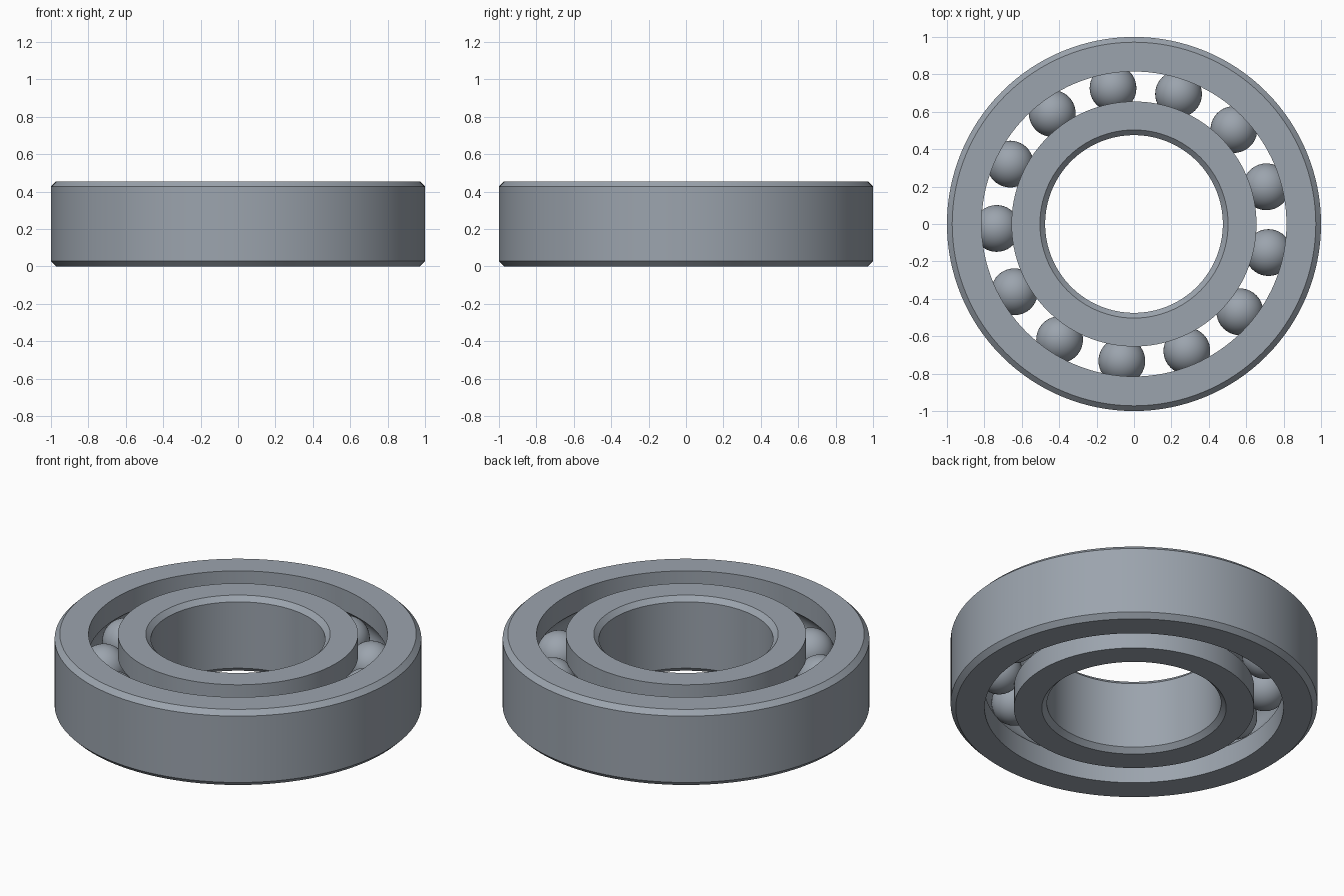
import bpy
import bmesh
import math

HEIGHT = 0.455
MID = HEIGHT / 2
CHAMFER = 0.028
PITCH = 0.735           # radius of the ball circle
BALL = 0.125
GROOVE = 0.127
BALL_COUNT = 13

cube = bpy.data.objects.get("Cube")
if cube:
    bpy.data.objects.remove(cube, do_unlink=True)

steel = bpy.data.materials.new("steel_grey")
steel.use_nodes = True
colour = (0.33, 0.37, 0.42, 1)
steel.diffuse_color = colour
steel.node_tree.nodes["Principled BSDF"].inputs["Base Color"].default_value = colour


def finish(name, bm, angle):
    mesh = bpy.data.meshes.new(name)
    bm.to_mesh(mesh)
    bm.free()
    mesh.materials.append(steel)
    obj = bpy.data.objects.new(name, mesh)
    bpy.context.collection.objects.link(obj)
    bpy.ops.object.select_all(action="DESELECT")
    obj.select_set(True)
    bpy.context.view_layer.objects.active = obj
    bpy.ops.object.shade_smooth_by_angle(angle=math.radians(angle))
    return obj


def race(name, plain_radius, track_radius):
    """Lathe a ring: chamfered plain wall on one side, ball groove on the other."""
    side = 1 if plain_radius > track_radius else -1
    inset = plain_radius - side * CHAMFER
    profile = [(inset, 0), (plain_radius, CHAMFER),
               (plain_radius, HEIGHT - CHAMFER), (inset, HEIGHT),
               (track_radius, HEIGHT)]
    # Circular groove that holds the balls
    half = math.acos(abs(track_radius - PITCH) / GROOVE)
    steps = 12
    for i in range(steps + 1):
        a = half - 2 * half * i / steps
        profile.append((PITCH + side * GROOVE * math.cos(a), MID + GROOVE * math.sin(a)))
    profile.append((track_radius, 0))

    bm = bmesh.new()
    verts = [bm.verts.new((r, 0, z)) for r, z in profile]
    edges = [bm.edges.new((v, verts[(i + 1) % len(verts)])) for i, v in enumerate(verts)]
    bmesh.ops.spin(bm, geom=verts + edges, cent=(0, 0, 0), axis=(0, 0, 1),
                   angle=math.tau, steps=128, use_merge=True)
    bmesh.ops.remove_doubles(bm, verts=bm.verts, dist=0.0001)
    bmesh.ops.recalc_face_normals(bm, faces=bm.faces)
    return finish(name, bm, 25)


# Inner and outer rings
race("outer_ring", 1.0, 0.815)
race("inner_ring", 0.475, 0.655)

# Balls evenly spaced between the rings
for n in range(BALL_COUNT):
    bm = bmesh.new()
    bmesh.ops.create_uvsphere(bm, u_segments=40, v_segments=24, radius=BALL)
    ball = finish(f"ball_{n + 1}", bm, 40)
    a = math.radians(15.7) + math.tau * n / BALL_COUNT
    ball.location = (PITCH * math.cos(a), PITCH * math.sin(a), MID)
